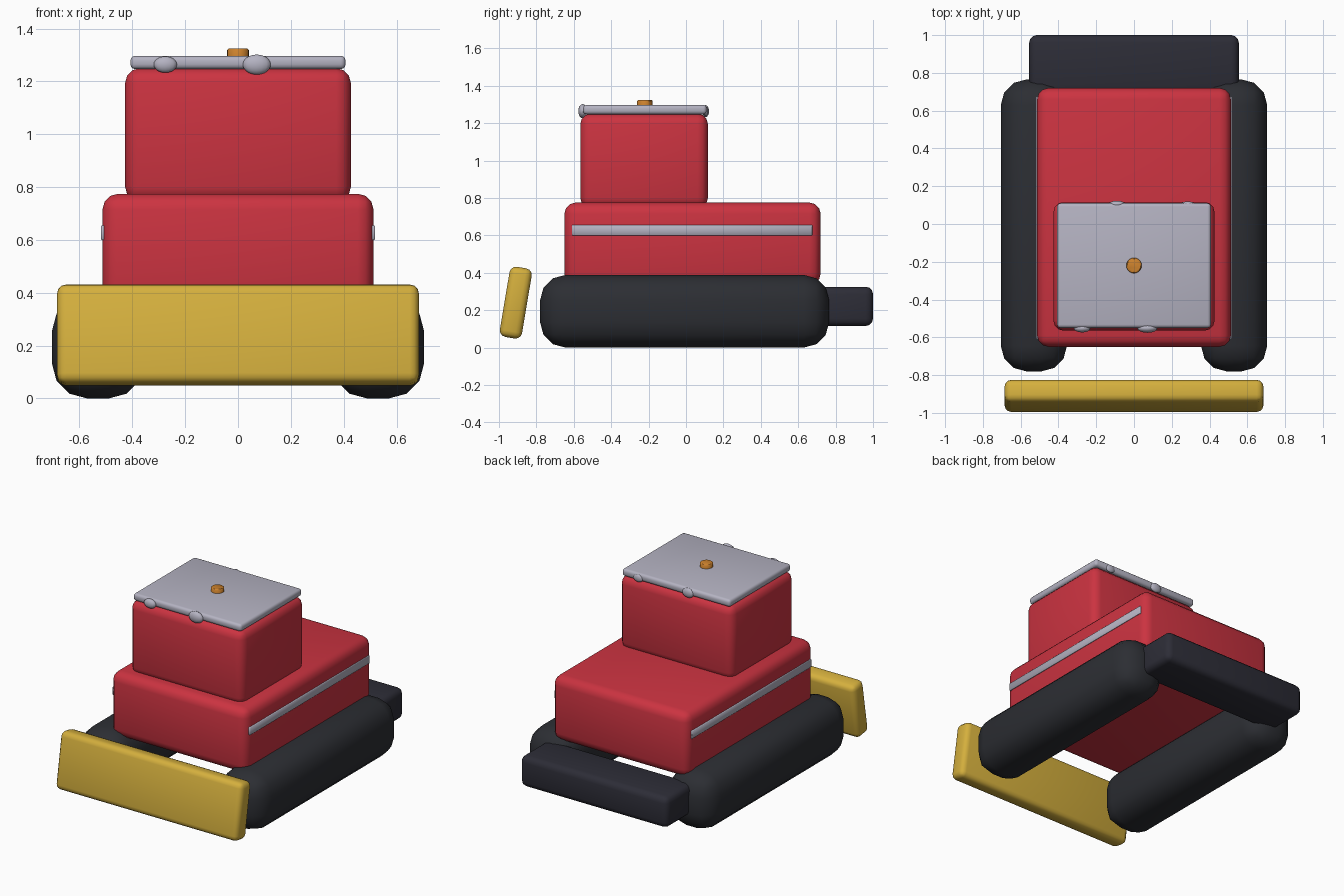
import bpy, bmesh, math
from mathutils import Matrix

if "Cube" in bpy.data.objects:
    bpy.data.objects.remove(bpy.data.objects["Cube"])


def material(name, rgb):
    m = bpy.data.materials.new(name)
    m.diffuse_color = (*rgb, 1)
    m.use_nodes = True
    m.node_tree.nodes["Principled BSDF"].inputs["Base Color"].default_value = m.diffuse_color
    return m


RED = material("red_paint", (0.60, 0.033, 0.052))
YELLOW = material("yellow_paint", (0.66, 0.43, 0.047))
RUBBER = material("black_rubber", (0.025, 0.027, 0.033))
IRON = material("dark_iron", (0.026, 0.026, 0.038))
SILVER = material("pale_grey", (0.46, 0.45, 0.54))
ORANGE = material("orange_lens", (0.60, 0.22, 0.026))


def finish(name, bm, mat, angle=45):
    mesh = bpy.data.meshes.new(name)
    bmesh.ops.recalc_face_normals(bm, faces=bm.faces)
    bm.to_mesh(mesh)
    bm.free()
    mesh.materials.append(mat)
    ob = bpy.data.objects.new(name, mesh)
    bpy.context.collection.objects.link(ob)
    bpy.ops.object.select_all(action='DESELECT')
    ob.select_set(True)
    bpy.context.view_layer.objects.active = ob
    bpy.ops.object.shade_smooth_by_angle(angle=math.radians(angle))
    return ob


def rounded_box(name, x, y, z, mat, bevel, segments=3):
    """Box spanning the given (min, max) ranges with rounded edges."""
    bm = bmesh.new()
    spans = (x, y, z)
    centre = [(a + b) / 2 for a, b in spans]
    size = [b - a for a, b in spans]
    bmesh.ops.create_cube(bm, size=1, matrix=Matrix.Translation(centre) @ Matrix.Diagonal((*size, 1)))
    bmesh.ops.bevel(bm, geom=bm.edges[:], offset=bevel, segments=segments,
                    profile=0.5, affect='EDGES')
    return finish(name, bm, mat)


def lamp(name, centre, radii):
    bm = bmesh.new()
    bmesh.ops.create_uvsphere(bm, u_segments=16, v_segments=10, radius=1,
                              matrix=Matrix.Translation(centre) @ Matrix.Diagonal((*radii, 1)))
    return finish(name, bm, SILVER)


# Tracks and side stripes, one per side
for side, s in (("left", -1), ("right", 1)):
    rounded_box(side + "_track", sorted((s * 0.355, s * 0.705)), (-0.78, 0.765),
                (0.0, 0.388), RUBBER, 0.135)
    rounded_box(side + "_stripe", sorted((s * 0.50, s * 0.519)), (-0.61, 0.675),
                (0.60, 0.655), SILVER, 0.003, 1)

# Body and cab
rounded_box("hull", (-0.513, 0.513), (-0.65, 0.72), (0.335, 0.775), RED, 0.06)
rounded_box("cab", (-0.427, 0.427), (-0.565, 0.117), (0.745, 1.25), RED, 0.055)

# Rear counterweight
rounded_box("rear_block", (-0.555, 0.555), (0.69, 1.0), (0.115, 0.325), IRON, 0.04)

# Front blade, top leaning back
blade = rounded_box("front_blade", (-0.685, 0.685), (-0.06, 0.06), (-0.19, 0.19), YELLOW, 0.035)
blade.location = (0, -0.91, 0.24)
blade.rotation_euler.x = math.radians(-9.5)

# Roof plate with beacon
rounded_box("roof", (-0.407, 0.407), (-0.55, 0.11), (1.247, 1.297), SILVER, 0.018)
bm = bmesh.new()
bmesh.ops.create_cone(bm, cap_ends=True, segments=20, radius1=0.041, radius2=0.041, depth=0.04,
                      matrix=Matrix.Translation((0, -0.22, 1.304)))
bmesh.ops.bevel(bm, geom=[e for e in bm.edges if all(v.co.z > 1.3 for v in e.verts)],
                offset=0.005, segments=1, affect='EDGES')
finish("beacon", bm, ORANGE)

# Roof lamps
lamp("front_lamp_left", (-0.275, -0.552, 1.264), (0.044, 0.022, 0.031))
lamp("front_lamp_right", (0.071, -0.552, 1.264), (0.053, 0.024, 0.038))
lamp("rear_lamp_left", (-0.09, 0.105, 1.264), (0.043, 0.018, 0.032))
lamp("rear_lamp_right", (0.285, 0.105, 1.264), (0.036, 0.014, 0.026))
